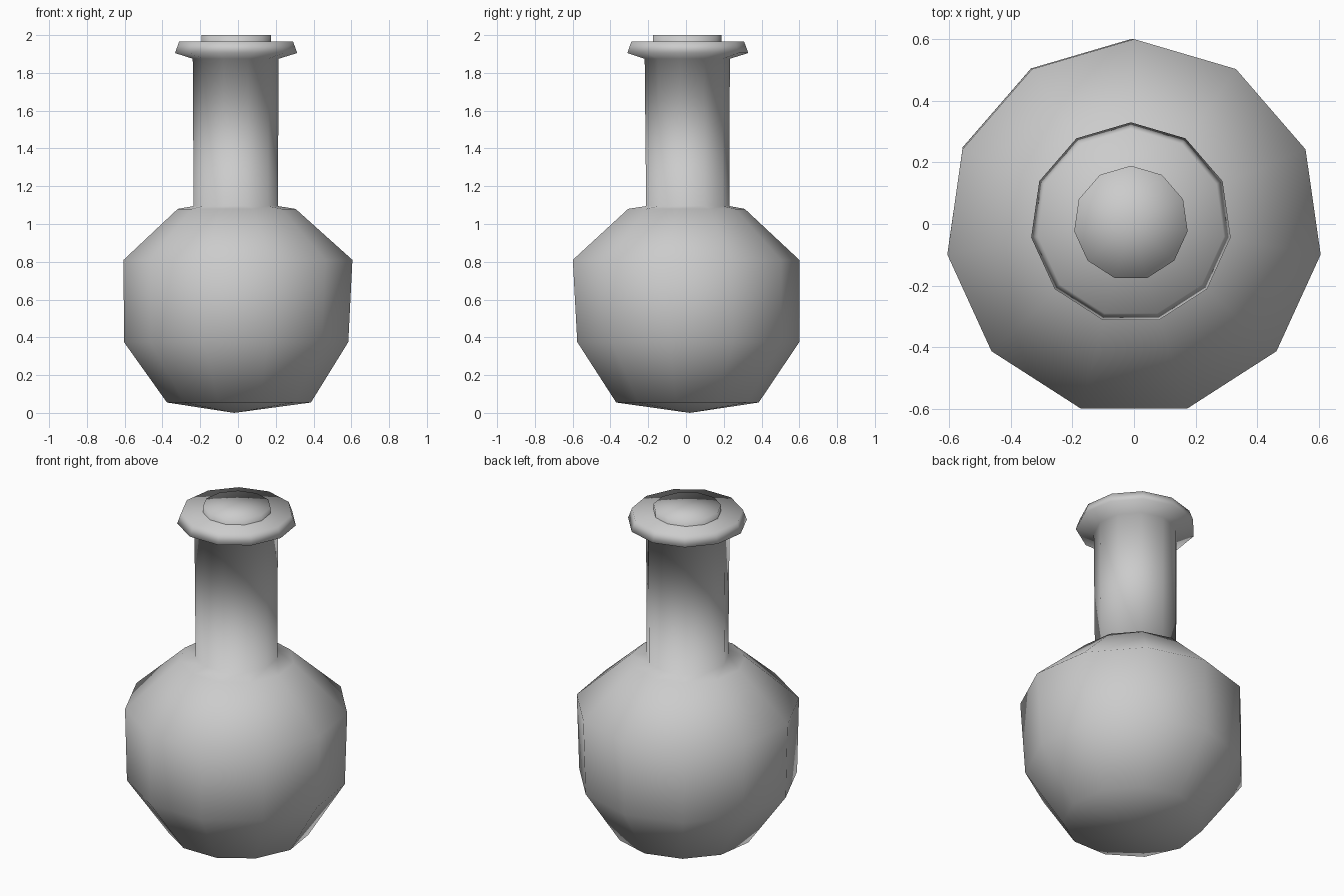
import bpy, bmesh, math

if "Cube" in bpy.data.objects:
    bpy.data.objects.remove(bpy.data.objects["Cube"], do_unlink=True)

SIDES = 11

glass = bpy.data.materials.new("plain_grey")
glass.use_nodes = True
grey = (0.6, 0.6, 0.6, 1)
glass.diffuse_color = grey
glass.node_tree.nodes["Principled BSDF"].inputs["Base Color"].default_value = grey


def lathe(name, rings, bottom=None, top=None):
    """Skin rings of (radius, z, centre x, centre y), with optional fan tips."""
    bm = bmesh.new()
    loops = []
    for r, z, cx, cy in rings:
        angles = [math.pi / 2 + math.tau * i / SIDES for i in range(SIDES)]
        loops.append([bm.verts.new((cx + r * math.cos(a), cy + r * math.sin(a), z))
                      for a in angles])
    for low, high in zip(loops, loops[1:]):
        for i in range(SIDES):
            j = (i + 1) % SIDES
            bm.faces.new((low[i], low[j], high[j], high[i]))
    for tip, loop in ((bottom, loops[0]), (top, loops[-1])):
        if tip:
            point = bm.verts.new(tip)
            for i in range(SIDES):
                bm.faces.new((loop[i], loop[(i + 1) % SIDES], point))
    bmesh.ops.recalc_face_normals(bm, faces=bm.faces)
    for face in bm.faces:
        face.smooth = True
    mesh = bpy.data.meshes.new(name)
    bm.to_mesh(mesh)
    bm.free()
    mesh.materials.append(glass)
    obj = bpy.data.objects.new(name, mesh)
    bpy.context.collection.objects.link(obj)
    return obj


# Round belly, neck and flared rim in one smooth skin
lathe("flask_body", [
    (0.385, 0.055, 0.005, 0.0),
    (0.60, 0.375, -0.01, 0.0),
    (0.612, 0.81, 0.0, -0.012),
    (0.315, 1.08, -0.007, -0.004),
    (0.225, 1.095, -0.012, 0.005),
    (0.23, 1.875, -0.012, 0.002),
    (0.327, 1.905, -0.01, 0.003),
    (0.305, 1.965, -0.01, 0.003),
], bottom=(-0.02, 0.02, 0.0), top=(-0.01, 0.003, 1.965))

# Stopper set into the rim
lathe("stopper", [
    (0.186, 1.93, -0.01, 0.003),
    (0.186, 2.0, -0.01, 0.003),
], top=(-0.01, 0.003, 2.0))
